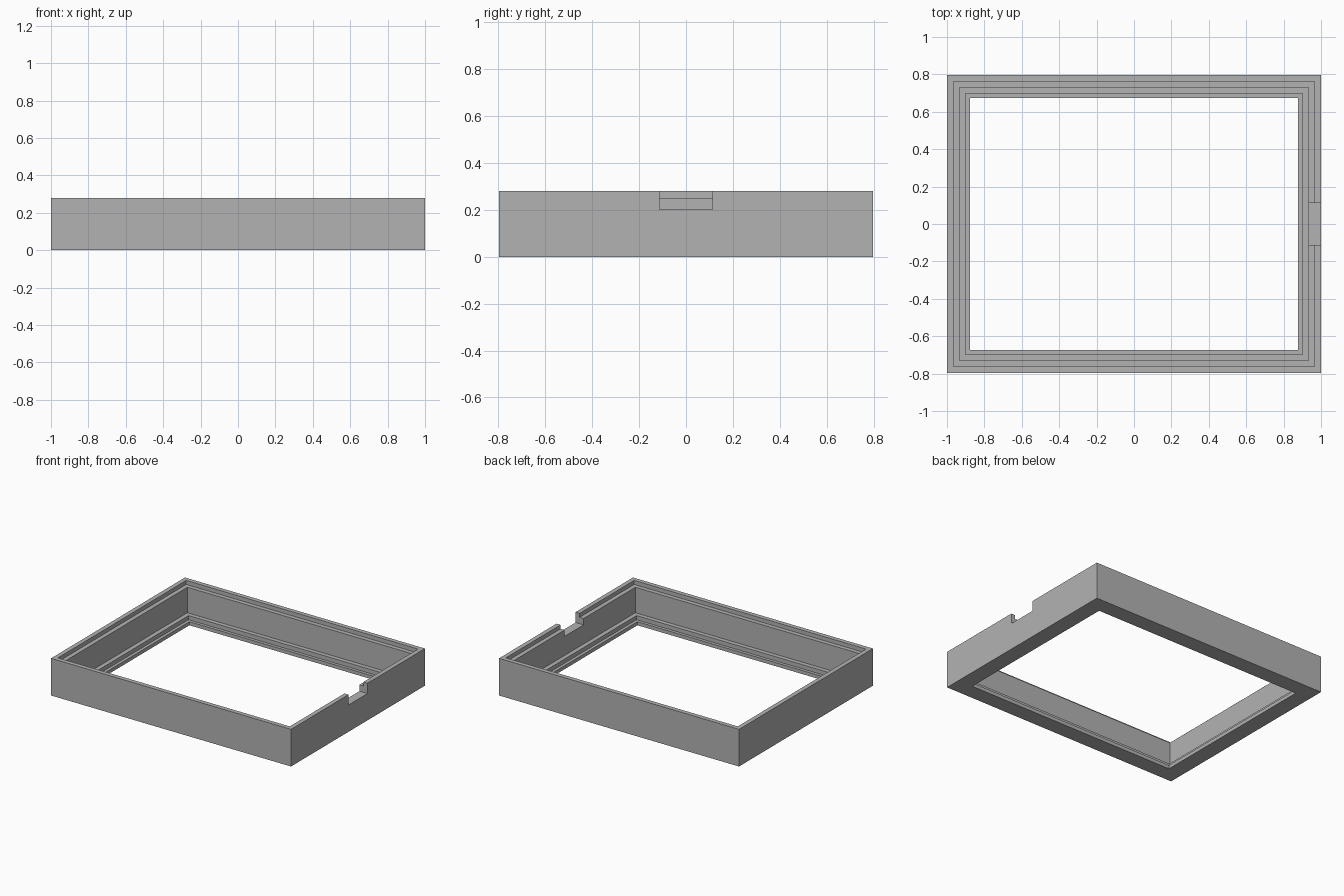
import bpy
import bmesh

HALF_X, HALF_Y, HEIGHT = 1.0, 0.797, 0.28

cube = bpy.data.objects.get("Cube")
if cube:
    bpy.data.objects.remove(cube, do_unlink=True)

grey = bpy.data.materials.new("plain grey")
grey.use_nodes = True
colour = (0.45, 0.45, 0.45, 1.0)
grey.diffuse_color = colour
grey.node_tree.nodes["Principled BSDF"].inputs["Base Color"].default_value = colour


def make_object(name, bm):
    bmesh.ops.recalc_face_normals(bm, faces=bm.faces)
    mesh = bpy.data.meshes.new(name)
    bm.to_mesh(mesh)
    bm.free()
    mesh.materials.append(grey)
    obj = bpy.data.objects.new(name, mesh)
    bpy.context.collection.objects.link(obj)
    return obj


# Wall section as (inset from the outside, height), swept round the rectangle
section = [
    (0, 0), (0, HEIGHT),                # outer wall
    (0.034, HEIGHT), (0.034, 0.25),     # top rim and rebate
    (0.067, 0.25), (0.067, 0.058),      # inner wall
    (0.1, 0.058), (0.1, 0.027),         # upper ledge
    (0.123, 0.027), (0.123, 0),         # lower lip round the opening
]
bm = bmesh.new()
rings = []
for inset, z in section:
    x, y = HALF_X - inset, HALF_Y - inset
    rings.append([bm.verts.new((sx * x, sy * y, z))
                  for sx, sy in ((-1, -1), (1, -1), (1, 1), (-1, 1))])
for a, b in zip(rings, rings[1:] + rings[:1]):
    for i in range(4):
        j = (i + 1) % 4
        bm.faces.new((a[i], a[j], b[j], b[i]))
frame = make_object("stepped_frame", bm)

# Notch through the top of the +x wall
bm = bmesh.new()
bmesh.ops.create_cube(bm, size=1)
bmesh.ops.scale(bm, vec=(0.2, 0.227, 0.2), verts=bm.verts)
bmesh.ops.translate(bm, vec=(HALF_X, 0, 0.302), verts=bm.verts)
cutter = make_object("notch_cutter", bm)
cutter.hide_render = True

notch = frame.modifiers.new("notch", 'BOOLEAN')
notch.operation = 'DIFFERENCE'
notch.solver = 'EXACT'
notch.object = cutter
bpy.context.view_layer.objects.active = frame
frame.select_set(True)
bpy.ops.object.modifier_apply(modifier=notch.name)
bpy.data.objects.remove(cutter, do_unlink=True)
